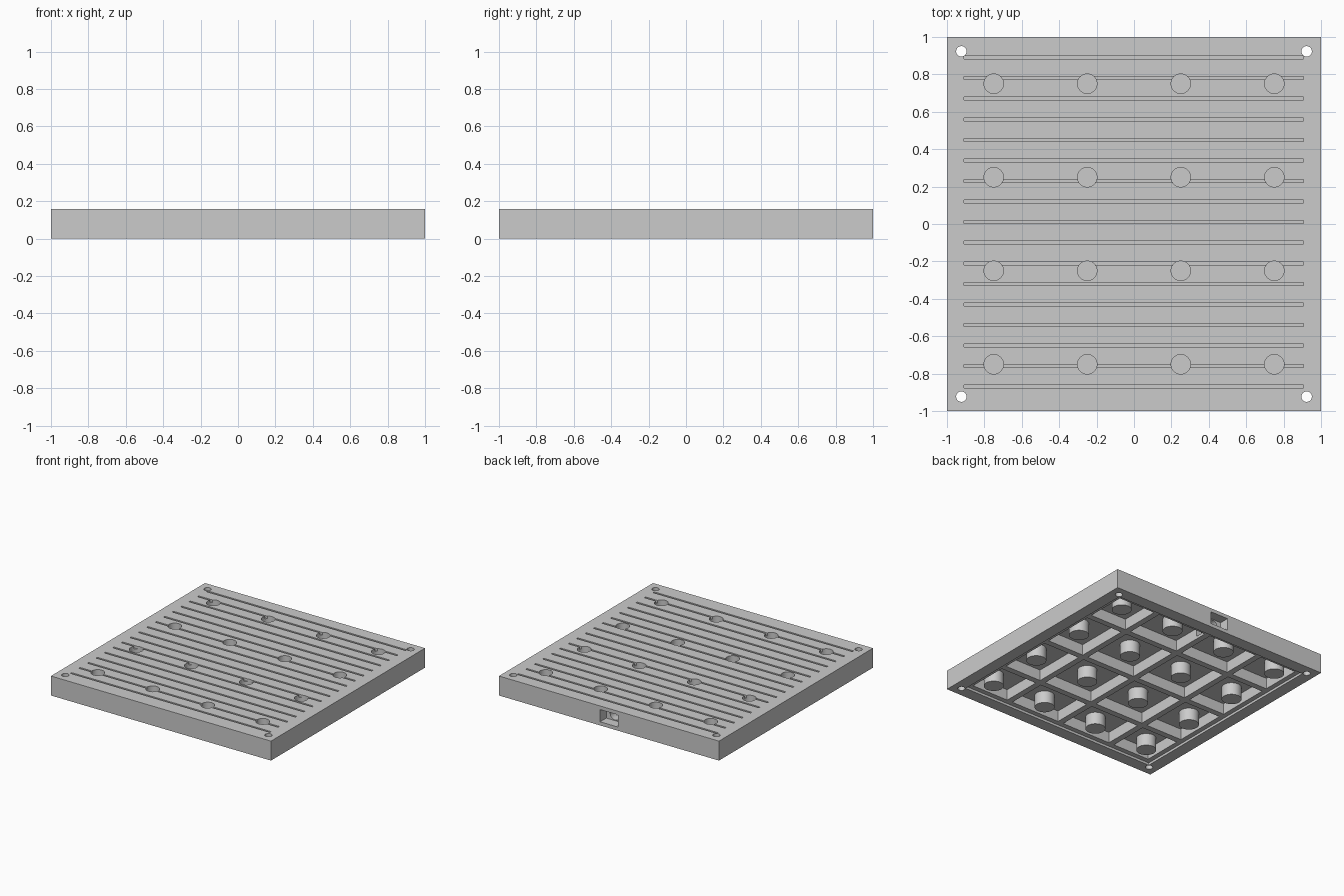
import bpy, bmesh
from mathutils import Matrix

old = bpy.data.objects.get("Cube")
if old:
    bpy.data.objects.remove(old, do_unlink=True)

HEIGHT = 0.16
CEILING = 0.11      # underside of the top skin
LIP = 0.02          # depth of the shallow recess underneath
INNER = 0.86        # half width of the ribbed area
RIB = 0.025         # half thickness of a rib
PEGS = [-0.75, -0.25, 0.25, 0.75]

grey = bpy.data.materials.new("light grey")
grey.use_nodes = True
grey.diffuse_color = (0.6, 0.6, 0.6, 1)
grey.node_tree.nodes["Principled BSDF"].inputs["Base Color"].default_value = (0.6, 0.6, 0.6, 1)


def box(bm, x0, x1, y0, y1, z0, z1):
    mid = Matrix.Translation(((x0 + x1) / 2, (y0 + y1) / 2, (z0 + z1) / 2))
    size = Matrix.Diagonal((x1 - x0, y1 - y0, z1 - z0, 1))
    bmesh.ops.create_cube(bm, size=1, matrix=mid @ size)


def rod(bm, x, y, z0, z1, r, sides=40):
    bmesh.ops.create_cone(bm, cap_ends=True, segments=sides, radius1=r, radius2=r,
                          depth=z1 - z0, matrix=Matrix.Translation((x, y, (z0 + z1) / 2)))


def make(name, bm):
    mesh = bpy.data.meshes.new(name)
    bm.to_mesh(mesh)
    bm.free()
    mesh.materials.append(grey)
    ob = bpy.data.objects.new(name, mesh)
    bpy.context.collection.objects.link(ob)
    return ob


# solid slab
bm = bmesh.new()
box(bm, -1, 1, -1, 1, 0, HEIGHT)
plate = make("plate", bm)


def combine(name, bm, operation="DIFFERENCE"):
    """Apply one boolean step to the plate and discard the helper."""
    tool = make(name, bm)
    tool.hide_render = True
    mod = plate.modifiers.new(name, "BOOLEAN")
    mod.operation = operation
    mod.solver = "EXACT"
    mod.object = tool
    graph = bpy.context.evaluated_depsgraph_get()
    result = bpy.data.meshes.new_from_object(plate.evaluated_get(graph))
    plate.modifiers.clear()
    plate.data = result
    bpy.data.objects.remove(tool, do_unlink=True)


# shallow recess under the plate
bm = bmesh.new()
box(bm, -0.9, 0.9, -0.9, 0.9, -0.1, LIP)
combine("lid_recess", bm)

# sixteen pockets that leave a grid of ribs
spans = [(max(c - 0.25 + RIB, -INNER), min(c + 0.25 - RIB, INNER)) for c in PEGS]
bm = bmesh.new()
for x0, x1 in spans:
    for y0, y1 in spans:
        box(bm, x0, x1, y0, y1, -0.1, CEILING)
combine("rib_pockets", bm)

# round bosses hanging in the pockets
bm = bmesh.new()
for x in PEGS:
    for y in PEGS:
        rod(bm, x, y, 0.01, CEILING + 0.02, 0.075)
combine("bosses", bm, "UNION")

# long grooves across the top
bm = bmesh.new()
for i in range(17):
    y = 0.89 - 0.11 * i
    box(bm, -0.908, 0.905, y - 0.008, y + 0.008, HEIGHT - 0.02, 0.2)
combine("grooves", bm)

# blind round sockets above the bosses, and through holes in the corners
bm = bmesh.new()
for x in PEGS:
    for y in PEGS:
        rod(bm, x, y, 0.06, 0.2, 0.052)
for x in (-0.923, 0.923):
    for y in (-0.923, 0.923):
        rod(bm, x, y, -0.1, 0.3, 0.028, 24)
combine("holes", bm)

# port in the back wall: rectangular recess, then a round passage
bm = bmesh.new()
box(bm, -0.08, 0.08, 0.92, 1.1, 0.03, 0.13)
combine("port_recess", bm)
bm = bmesh.new()
rod(bm, 0, 0, 0.76, 0.95, 0.045, 32)
bmesh.ops.transform(bm, verts=bm.verts, matrix=Matrix.Translation((0, 0, 0.08))
                    @ Matrix.Rotation(-1.5707963, 4, "X"))
combine("port_passage", bm)

bpy.ops.object.select_all(action="DESELECT")
plate.select_set(True)
bpy.context.view_layer.objects.active = plate
bpy.ops.object.shade_smooth_by_angle(angle=0.5)
